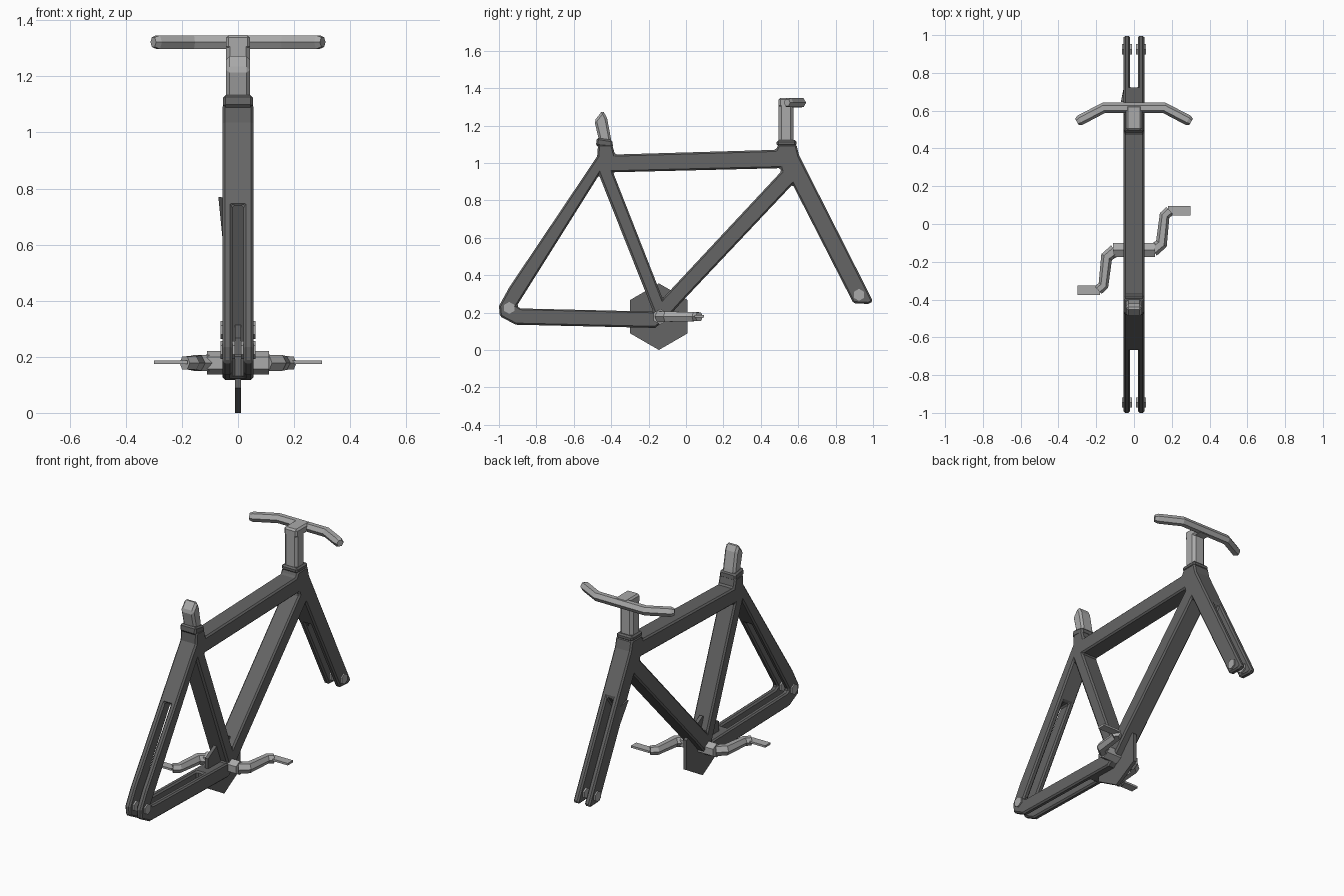
import bpy, bmesh, math
from mathutils import Matrix, Vector

if "Cube" in bpy.data.objects:
    bpy.data.objects.remove(bpy.data.objects["Cube"])


def material(name, v):
    m = bpy.data.materials.new(name)
    m.diffuse_color = (v, v, v, 1)
    m.use_nodes = True
    m.node_tree.nodes["Principled BSDF"].inputs["Base Color"].default_value = m.diffuse_color
    return m


DARK = material("dark_grey", 0.13)
LIGHT = material("light_grey", 0.4)


def make(name, bm, mat):
    bmesh.ops.recalc_face_normals(bm, faces=bm.faces)
    me = bpy.data.meshes.new(name)
    bm.to_mesh(me)
    bm.free()
    me.materials.append(mat)
    ob = bpy.data.objects.new(name, me)
    bpy.context.collection.objects.link(ob)
    return ob


def apply_all(ob):
    bpy.context.view_layer.objects.active = ob
    for m in list(ob.modifiers):
        bpy.ops.object.modifier_apply(modifier=m.name)


def bevel(ob, width):
    b = ob.modifiers.new("bevel", 'BEVEL')
    b.width, b.segments = width, 1
    b.limit_method, b.angle_limit = 'ANGLE', math.radians(50)
    apply_all(ob)


def prism(name, profile, half, mat, bev=0):
    """Side profile in (y, z), extruded to both sides of x = 0."""
    bm = bmesh.new()
    face = bm.faces.new([bm.verts.new((-half, y, z)) for y, z in profile])
    ext = bmesh.ops.extrude_face_region(bm, geom=[face], use_keep_orig=True)
    moved = [v for v in ext["geom"] if isinstance(v, bmesh.types.BMVert)]
    bmesh.ops.translate(bm, verts=moved, vec=(2 * half, 0, 0))
    ob = make(name, bm, mat)
    if bev:
        bevel(ob, bev)
    return ob


def box(name, lo, hi, mat, bev=0):
    return prism(name, [(lo[1], lo[2]), (hi[1], lo[2]), (hi[1], hi[2]), (lo[1], hi[2])],
                 hi[0], mat, bev)


def cylinder(name, x0, x1, y, z, r, mat):
    """Hexagonal bar along x with a corner pointing up."""
    bm = bmesh.new()
    bmesh.ops.create_cone(bm, cap_ends=True, segments=6, radius1=r, radius2=r, depth=abs(x1 - x0),
                          matrix=Matrix.Translation(((x0 + x1) / 2, y, z))
                          @ Matrix.Rotation(math.pi / 2, 4, 'Y'))
    top = max(v.co.z for v in bm.verts) - z
    if top < r * 0.95:
        bmesh.ops.rotate(bm, verts=bm.verts, cent=(0, y, z), matrix=Matrix.Rotation(math.pi / 6, 3, 'X'))
    return make(name, bm, mat)


def tube(name, pts, radii, mat):
    """Six-sided tube along a path."""
    cu = bpy.data.curves.new(name, 'CURVE')
    cu.dimensions = '3D'
    cu.bevel_depth, cu.bevel_resolution, cu.use_fill_caps = 1, 1, True
    sp = cu.splines.new('POLY')
    sp.points.add(len(pts) - 1)
    for p, co, r in zip(sp.points, pts, radii):
        p.co, p.radius = (*co, 1), r
    tmp = bpy.data.objects.new(name + "_path", cu)
    bpy.context.collection.objects.link(tmp)
    bpy.context.view_layer.update()
    src = tmp.evaluated_get(bpy.context.evaluated_depsgraph_get())
    bm = bmesh.new()
    bm.from_mesh(src.to_mesh())
    src.to_mesh_clear()
    bpy.data.objects.remove(tmp)
    bmesh.ops.remove_doubles(bm, verts=bm.verts, dist=1e-5)
    for f in bm.faces:
        f.smooth = False
        f.material_index = 0
    return make(name, bm, mat)


# Frame and fork: one outline with the two triangles and blade slots cut out
frame = prism("frame", [
    (-0.165, 0.118), (-0.91, 0.135), (-0.995, 0.18), (-1.0, 0.235), (-0.945, 0.335),
    (-0.475, 1.035), (-0.47, 1.10), (-0.395, 1.10), (-0.38, 1.045), (0.48, 1.07),
    (0.495, 1.10), (0.59, 1.10), (0.605, 1.04), (0.635, 0.98), (1.0, 0.26),
    (0.975, 0.246), (0.895, 0.25), (0.57, 0.885), (-0.02, 0.26), (-0.10, 0.17)], 0.055, DARK)
cuts = [
    ([(-0.465, 0.935), (-0.905, 0.235), (-0.885, 0.222), (-0.175, 0.205)], 0.2),
    ([(-0.39, 0.95), (0.505, 0.972), (0.51, 0.955), (-0.125, 0.275)], 0.2),
    ([(-1.1, 0), (-0.36, 0), (-0.36, 0.4), (-0.5, 0.74), (-0.8, 0.74), (-1.1, 0.6)], 0.02),
    ([(0.60, 0.63), (0.80, 0.90), (1.1, 0.9), (1.1, 0.1), (0.7, 0.1)], 0.02)]
for profile, half in cuts:
    cutter = prism("cutter", profile, half, DARK)
    cutter.hide_render = True
    mod = frame.modifiers.new("cut", 'BOOLEAN')
    mod.operation, mod.solver, mod.object = 'DIFFERENCE', 'EXACT', cutter
    apply_all(frame)
    bpy.data.objects.remove(cutter)
bevel(frame, 0.011)

# Small web at the top of the fork slot
bm = bmesh.new()
for co in [(-0.07, 0.645, 0.77), (0.03, 0.66, 0.76), (-0.055, 0.72, 0.62), (-0.05, 0.73, 0.74)]:
    bm.verts.new(co)
bmesh.ops.convex_hull(bm, input=bm.verts)
make("fork_web", bm, DARK)

# Collars
box("head_collar", (-0.053, 0.485, 1.09), (0.053, 0.59, 1.122), DARK, 0.009)
prism("seat_collar", [(-0.482, 1.09), (-0.39, 1.082), (-0.394, 1.122), (-0.476, 1.135)], 0.053, DARK, 0.009)

# Seat post, stem and handlebar
prism("seat_post", [(-0.455, 1.08), (-0.395, 1.08), (-0.403, 1.14), (-0.422, 1.24),
                    (-0.445, 1.282), (-0.49, 1.225)], 0.042, LIGHT, 0.012)
box("stem_column", (-0.043, 0.495, 1.08), (0.043, 0.575, 1.345), LIGHT, 0.015)
box("stem_clamp", (-0.043, 0.495, 1.297), (0.043, 0.63, 1.348), LIGHT, 0.01)
tube("handlebar", [(-0.302, 0.54, 1.322), (-0.285, 0.55, 1.322), (-0.16, 0.615, 1.322),
                   (0.16, 0.615, 1.322), (0.285, 0.55, 1.322), (0.302, 0.54, 1.322)],
     [0.02, 0.028, 0.028, 0.028, 0.028, 0.02], LIGHT)

# Axle bolts, one through each blade
for end, y, z in (("rear", -0.945, 0.225), ("front", 0.925, 0.295)):
    for side, s in (("right", 1), ("left", -1)):
        cylinder(f"{end}_bolt_{side}", s * 0.01, s * 0.063, y, z, 0.032, LIGHT)

# Chainring and bottom bracket
cylinder("chainring", -0.01, 0.01, -0.145, 0.178, 0.178, DARK)
cylinder("bottom_bracket", -0.11, 0.11, -0.138, 0.178, 0.042, LIGHT)

# Cranks and pedals, opposite each other around the bracket
for side, s in (("right", 1), ("left", -1)):
    path = [(0.10, 0), (0.145, 0.035), (0.162, 0.185), (0.19, 0.21)]
    tube(f"crank_{side}", [(s * x, -0.14 + s * d, 0.178) for x, d in path],
         [0.034, 0.032, 0.028, 0.027], LIGHT)
    bm = bmesh.new()
    bmesh.ops.create_cube(bm, size=1, matrix=Matrix.Translation((s * 0.24, -0.14 + s * 0.21, 0.18))
                          @ Matrix.Diagonal((0.12, 0.05, 0.012, 1)))
    make(f"pedal_{side}", bm, LIGHT)
